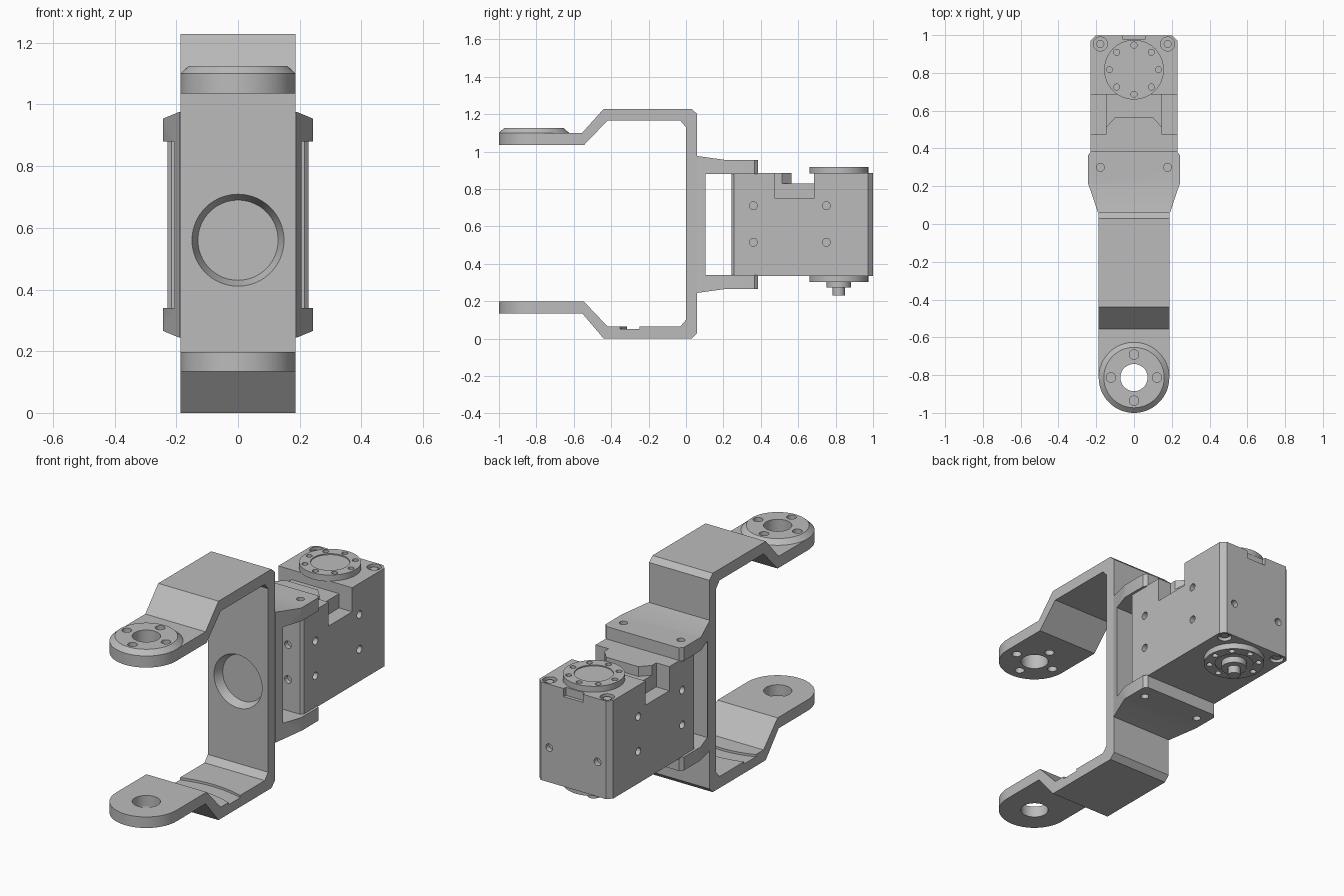
import bpy, bmesh, math
from mathutils import Matrix, Vector

if "Cube" in bpy.data.objects:
    bpy.data.objects.remove(bpy.data.objects["Cube"], do_unlink=True)

grey = bpy.data.materials.new("light grey")
grey.use_nodes = True
grey.diffuse_color = (0.5, 0.5, 0.5, 1)
grey.node_tree.nodes["Principled BSDF"].inputs["Base Color"].default_value = (0.5, 0.5, 0.5, 1)

MID = 0.61      # height of the servo's middle
PIVOT = -0.813  # y of the arm pivot
SHAFT = 0.817   # y of the servo shaft


def prism(bm, points, axis, lo, hi):
    """Extrude a 2D outline: axis x takes (y, z), axis z takes (x, y)."""
    place = (lambda a, b, t: (t, a, b)) if axis == "x" else (lambda a, b, t: (a, b, t))
    face = bm.faces.new([bm.verts.new(place(a, b, lo)) for a, b in points])
    out = bmesh.ops.extrude_face_region(bm, geom=[face])
    shift = Vector(place(0, 0, hi - lo))
    bmesh.ops.translate(bm, vec=shift, verts=[v for v in out["geom"] if isinstance(v, bmesh.types.BMVert)])
    bmesh.ops.recalc_face_normals(bm, faces=bm.faces)


def box(bm, x0, x1, y0, y1, z0, z1):
    prism(bm, [(x0, y0), (x1, y0), (x1, y1), (x0, y1)], "z", z0, z1)


def rod(bm, base, axis, length, r1, r2=None, sides=48):
    """Cylinder or cone standing on base and pointing along axis."""
    axis = Vector(axis)
    matrix = (Matrix.Translation(Vector(base) + axis * length / 2)
              @ axis.to_track_quat("Z", "Y").to_matrix().to_4x4())
    bmesh.ops.create_cone(bm, cap_ends=True, segments=sides, radius1=r1,
                          radius2=r1 if r2 is None else r2, depth=length, matrix=matrix)


def make(name, build):
    bm = bmesh.new()
    build(bm)
    mesh = bpy.data.meshes.new(name)
    bm.to_mesh(mesh)
    bm.free()
    mesh.materials.append(grey)
    obj = bpy.data.objects.new(name, mesh)
    bpy.context.collection.objects.link(obj)
    return obj


def combine(obj, build, operation="DIFFERENCE"):
    """Apply a boolean with a temporary tool body."""
    tool = make("tool", build)
    mod = obj.modifiers.new("cut", "BOOLEAN")
    mod.object, mod.operation, mod.solver = tool, operation, "EXACT"
    mod.use_self = True
    graph = bpy.context.evaluated_depsgraph_get()
    mesh = bpy.data.meshes.new_from_object(obj.evaluated_get(graph))
    obj.modifiers.clear()
    obj.data = mesh
    bpy.data.objects.remove(tool, do_unlink=True)


def finish(*objects):
    for obj in objects:
        obj.data.shade_smooth()
        obj.data.set_sharp_from_angle(angle=math.radians(25))


def ring(count, radius, y, start=0):
    for i in range(count):
        a = start + math.tau * i / count
        yield radius * math.cos(a), y + radius * math.sin(a)


# Large fork: bent strip with rounded arm ends
HALF = 0.187
strip = [(-1, 1.035), (-1, 1.1), (-0.555, 1.1), (-0.44, 1.228), (0.03, 1.228), (0.06, 1.2),
         (0.06, 0.03), (0.03, 0), (-0.44, 0), (-0.555, 0.135), (-1, 0.135), (-1, 0.197),
         (-0.545, 0.197), (-0.42, 0.065), (-0.03, 0.065), (0, 0.1), (0, 1.13), (-0.03, 1.165),
         (-0.42, 1.165), (-0.545, 1.035)]
fork = make("fork_bracket", lambda bm: prism(bm, strip, "x", -HALF, HALF))
arc = [math.pi * (1 + i / 32) for i in range(33)]
plan = [(HALF * math.cos(a), PIVOT + HALF * math.sin(a)) for a in arc]
plan += [(HALF, 0.2), (-HALF, 0.2)]
combine(fork, lambda bm: prism(bm, plan, "z", -0.1, 1.4), "INTERSECT")


def fork_cuts(bm):
    rod(bm, (0, PIVOT, -0.1), (0, 0, 1), 1.5, 0.072)
    for x, y in ring(4, 0.122, PIVOT):
        rod(bm, (x, y, 0.9), (0, 0, 1), 0.5, 0.025, sides=24)
    rod(bm, (0, -0.01, 0.56), (0, 1, 0), 0.06, 0.153, 0.13, 64)


def groove(bm):
    # Curved cable groove concentric with the pivot
    angles = [math.radians(60 + 2.5 * i) for i in range(25)]
    outline = [(r * math.cos(a), PIVOT + r * math.sin(a))
               for r, seq in ((0.595, angles), (0.497, angles[::-1])) for a in seq]
    prism(bm, outline, "z", 0.052, 0.08)


combine(fork, groove)

# Raised bearing boss on the upper arm
boss = make("pivot_boss", lambda bm: rod(bm, (0, PIVOT, 1.1), (0, 0, 1), 0.025, HALF, 0.16, 64))
for part in (fork, boss):
    combine(part, fork_cuts)

# Small bracket that grips the servo from above and below
upper = [(0.105, 0.27), (0.385, 0.27), (0.385, 0.345), (0.21, 0.345), (0.06, 0.366)]
half = [(0.06, 0), (0.105, 0)] + upper
grip_profile = [(y, MID + z) for y, z in half[1:]] + [(y, MID - z) for y, z in half[:1:-1]]
grip = make("servo_bracket", lambda bm: prism(bm, grip_profile, "x", -0.3, 0.3))
side = [(HALF, 0.05), (0.243, 0.215), (0.243, 0.365), (0.225, 0.386)]
grip_plan = side + [(-x, y) for x, y in side[::-1]]
combine(grip, lambda bm: prism(bm, grip_plan, "z", 0, 1.3), "INTERSECT")


def grip_holes(bm):
    for x in (-0.178, 0.178):
        for z in (0.2, 0.86):
            rod(bm, (x, 0.3, z), (0, 0, 1), 0.2, 0.021, sides=24)


combine(grip, grip_holes)

# Servo case with chamfered vertical edges
WIDE, LOW, TOP = 0.229, 0.335, 0.885
edge = [(0.215, 0.243), (WIDE, 0.257), (WIDE, 0.972), (0.202, 0.999)]
case_plan = edge + [(-x, y) for x, y in edge[::-1]]
case = make("servo_case", lambda bm: prism(bm, case_plan, "z", LOW, TOP))


def tongue_gap(bm):
    # Step behind the tapered tongue
    gap = [(-0.3, 0.685), (-0.3, 0.51), (-0.15, 0.51), (-0.1, 0.565),
           (0.1, 0.565), (0.15, 0.51), (0.3, 0.51), (0.3, 0.685)]
    prism(bm, gap, "z", 0.83, 1)


def case_cuts(bm):
    for s in (-1, 1):
        x0, x1 = sorted((s * 0.148, s * 0.3))
        box(bm, x0, x1, 0.475, 0.685, 0.75, 1.05)
        # Screw holes on the sides, front and back
        for z in (0.515, 0.71):
            for y in (0.36, 0.75):
                rod(bm, (s * 0.2, y, z), (s, 0, 0), 0.05, 0.021, sides=20)
            rod(bm, (s * 0.14, 0.27, z), (0, -1, 0), 0.05, 0.021, sides=20)
        rod(bm, (s * 0.15, 0.97, 0.53), (0, 1, 0), 0.05, 0.021, sides=20)
        # Counterbored corner screws
        for z, d in ((TOP - 0.02, 1), (LOW + 0.02, -1)):
            rod(bm, (s * 0.178, 0.953, z), (0, 0, d), 0.05, 0.037, sides=32)
    box(bm, -0.06, 0.06, 0.98, 1.05, 0.84, 1)


combine(case, tongue_gap)
combine(case, case_cuts)


def screws(bm):
    for x in (-0.178, 0.178):
        for z, d in ((TOP - 0.03, 1), (LOW + 0.03, -1)):
            rod(bm, (x, 0.953, z), (0, 0, d), 0.022, 0.021, sides=20)


corner_screws = make("corner_screws", screws)


# Round horns above and below the case
def horn(name, z, d):
    disc = make(name, lambda bm: rod(bm, (0, SHAFT, z), (0, 0, d), 0.036, 0.158, sides=64))

    def holes(bm):
        for x, y in ring(8, 0.13, SHAFT):
            rod(bm, (x, y, z + d * 0.015), (0, 0, d), 0.05, 0.016, sides=16)
        rod(bm, (0, SHAFT, z + d * 0.03), (0, 0, d), 0.05, 0.1)

    combine(disc, holes)
    return disc


top_horn = horn("top_horn", TOP - 0.003, 1)
bottom_horn = horn("bottom_horn", LOW + 0.003, -1)


# Stepped shaft end under the bottom horn
def shaft(bm):
    rod(bm, (0, SHAFT, 0.32), (0, 0, -1), 0.047, 0.066)
    rod(bm, (0, SHAFT, 0.32), (0, 0, -1), 0.09, 0.033, sides=32)


shaft_end = make("shaft_end", shaft)
finish(fork, boss, grip, case, corner_screws, top_horn, bottom_horn, shaft_end)
